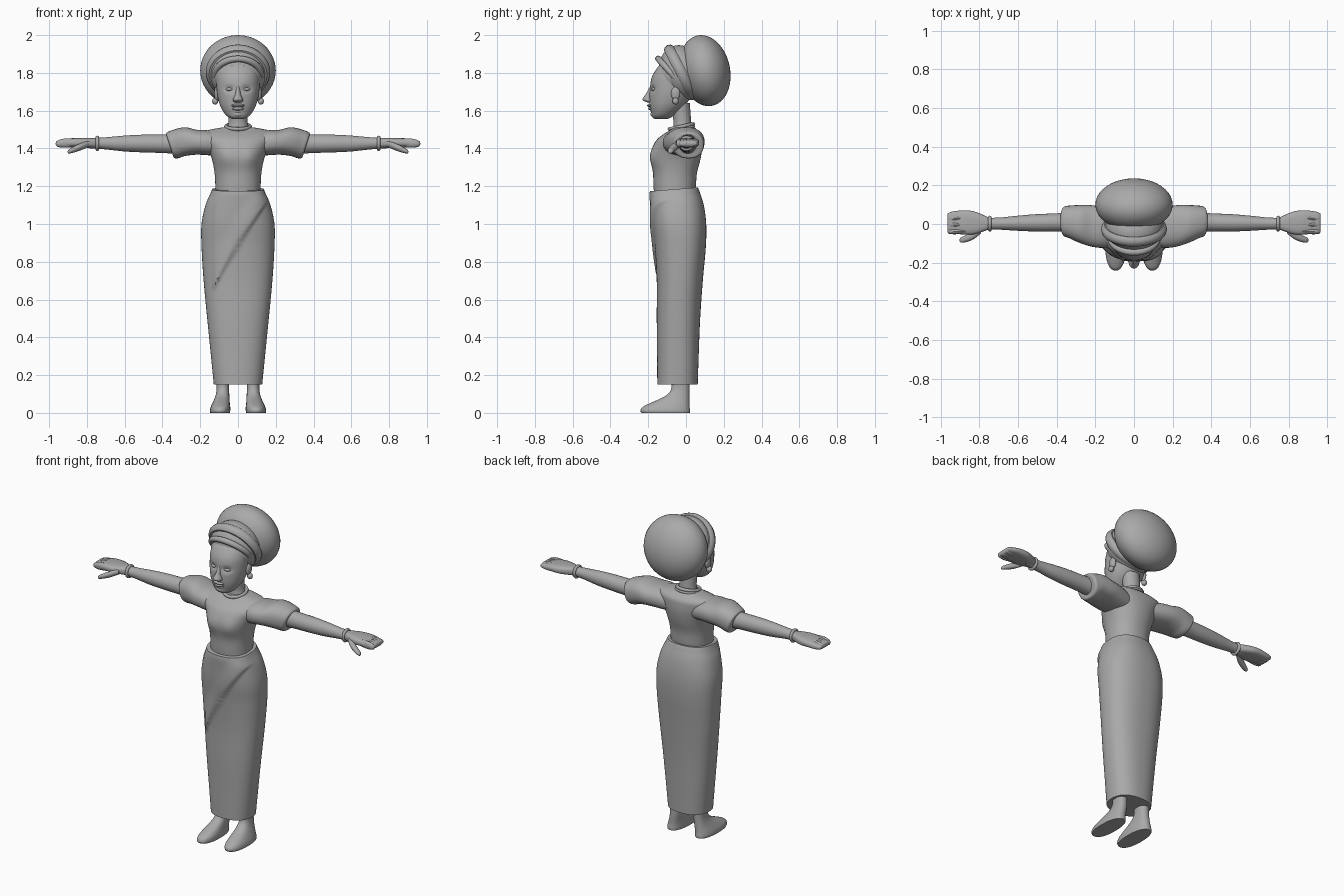
import bpy, math
from mathutils import Vector, Matrix

mat = bpy.data.materials.new("plain grey")
mat.diffuse_color = (0.4, 0.4, 0.4, 1)


def finish(ob, mirror=False, angle=40):
    ob.data.materials.append(mat)
    if mirror:
        ob.modifiers.new("mirror", 'MIRROR')
    bpy.ops.object.select_all(action='DESELECT')
    ob.select_set(True)
    bpy.context.view_layer.objects.active = ob
    bpy.ops.object.shade_smooth_by_angle(angle=math.radians(angle))
    return ob


def spline(rows, steps):
    """Catmull-Rom interpolation of the ring table."""
    out = []
    for i in range(len(rows) - 1):
        p = [rows[max(i - 1, 0)], rows[i], rows[i + 1], rows[min(i + 2, len(rows) - 1)]]
        for s in range(steps):
            t = s / steps
            out.append([0.5 * (2 * b + (c - a) * t + (2 * a - 5 * b + 4 * c - d) * t * t
                        + (3 * b - a - 3 * c + d) * t ** 3) for a, b, c, d in zip(*p)])
    return out + [list(rows[-1])]


def loft(name, rows, axis='z', n=32, power=2.0, steps=4, mirror=False, warp=None):
    """Rings (t, centre u, centre v, radius u, radius v) along z (u,v = x,y) or x (u,v = y,z)."""
    verts, faces = [], []
    rings = spline(rows, steps)
    for t, cu, cv, ru, rv in rings:
        for k in range(n):
            a = 2 * math.pi * k / n
            c, s = math.cos(a), math.sin(a)
            u = cu + ru * math.copysign(abs(c) ** (2 / power), c)
            v = cv + rv * math.copysign(abs(s) ** (2 / power), s)
            p = Vector((u, v, t) if axis == 'z' else (t, u, v))
            verts.append(warp(p) if warp else p)
    for i in range(len(rings) - 1):
        for k in range(n):
            a, b = i * n + k, i * n + (k + 1) % n
            faces.append((a, b, b + n, a + n))
    faces += [tuple(range(n))[::-1], tuple(range(len(verts) - n, len(verts)))]
    me = bpy.data.meshes.new(name)
    me.from_pydata(verts, [], faces)
    ob = bpy.data.objects.new(name, me)
    bpy.context.collection.objects.link(ob)
    return finish(ob, mirror)


def ball(name, loc, rad, tilt=0, mirror=False):
    bpy.ops.mesh.primitive_uv_sphere_add(segments=40, ring_count=24)
    ob = bpy.context.object
    ob.name = name
    ob.data.transform(Matrix.Translation(loc) @ Matrix.Rotation(math.radians(tilt), 4, 'X')
                      @ Matrix.Diagonal((*rad, 1)))
    return finish(ob, mirror)


def ring(name, loc, major, minor, rot, scale=(1, 1, 1), mirror=False):
    bpy.ops.mesh.primitive_torus_add(major_radius=major, minor_radius=minor,
                                     major_segments=40, minor_segments=10)
    ob = bpy.context.object
    ob.name = name
    r = Matrix.Rotation(math.radians(rot[0]), 4, 'X') @ Matrix.Rotation(math.radians(rot[1]), 4, 'Y')
    ob.data.transform(Matrix.Translation(loc) @ r @ Matrix.Diagonal((*scale, 1)))
    return finish(ob, mirror)


def ramp(a, b, x):
    t = min(max((x - a) / (b - a), 0), 1)
    return t * t * (3 - 2 * t)


# Wrapped skirt with a diagonal overlap on the front
def drape(p):
    if p.y < -0.04:
        edge = 0.66 + 0.46 * max((p.x + 0.12) / 0.28, 0) ** 0.85
        over = ramp(edge - 0.008, edge + 0.012, p.z) * ramp(-0.14, -0.12, p.x)
        over *= 1 - 0.7 * ramp(edge + 0.03, edge + 0.2, p.z)
        p.y -= 0.014 * over * ramp(-0.04, -0.10, p.y)
    p.z += 0.08 * (p.y + 0.05) * ramp(1.1, 1.18, p.z)
    return p


loft("skirt", [(0.15, 0, -.045, .128, .107), (0.3, 0, -.043, .143, .11), (0.5, 0, -.04, .163, .115),
               (0.7, 0, -.033, .182, .122), (0.88, 0, -.03, .193, .135), (1.0, 0, -.036, .193, .143),
               (1.1, 0, -.046, .172, .14), (1.16, 0, -.058, .147, .131), (1.185, 0, -.062, .137, .125)],
     n=96, power=2.35, steps=14, warp=drape)


# Bodice with a rounded bust
def bust(p):
    if p.y < -0.06:
        for s in (-1, 1):
            d2 = ((p.x - s * .065) / .055) ** 2 + ((p.z - 1.355) / .055) ** 2
            p.y -= 0.018 * math.exp(-d2)
    return p


loft("bodice", [(1.14, 0, -.062, .12, .105), (1.2, 0, -.06, .12, .112), (1.27, 0, -.058, .124, .116),
                (1.34, 0, -.052, .137, .128), (1.4, 0, -.045, .16, .13), (1.445, 0, -.035, .185, .12),
                (1.475, 0, -.02, .19, .1), (1.495, 0, -.012, .165, .075), (1.512, 0, -.012, .08, .055)],
     n=48, power=2.2, steps=5, warp=bust)


# Boat neckline hem on the bodice
def neckline(p):
    r = math.hypot(p.x, p.y + .03)
    return p


ring("neckline_hem", (0, -.065, 1.468), .145, .005, (24, 0), (1.1, .66, 1))

# Puffed sleeves, slanted at the cuff
def slant(p):
    p.x += 0.32 * (p.z - 1.42) * ramp(0.27, 0.36, p.x)
    return p


loft("sleeve", [(.09, -.02, 1.42, .09, .06), (.16, -.018, 1.43, .105, .066), (.22, -.01, 1.433, .107, .066),
                (.28, .0, 1.436, .098, .076), (.33, .01, 1.423, .085, .074), (.36, .014, 1.415, .076, .066),
                (.362, .014, 1.415, .05, .05)], axis='x', power=2.3, steps=5, mirror=True, warp=slant)

# Arms, bracelets and hands
loft("arm", [(.3, .01, 1.425, .052, .055), (.4, .008, 1.425, .047, .049), (.5, .006, 1.426, .045, .047),
             (.6, .004, 1.426, .039, .042), (.7, .002, 1.427, .031, .032), (.8, .002, 1.428, .03, .026)],
     axis='x', n=24, mirror=True)
ring("bracelet", (.745, .002, 1.427), .032, .009, (0, 90), mirror=True)
loft("palm", [(.74, .002, 1.428, .026, .024), (.78, .004, 1.43, .043, .026), (.83, .006, 1.43, .06, .026),
              (.88, .008, 1.43, .062, .024), (.93, .008, 1.426, .058, .02), (.958, .006, 1.426, .052, .014),
              (.964, .006, 1.426, .045, .006)], axis='x', n=32, power=2.8, mirror=True)
loft("thumb", [(.79, -.03, 1.425, .018, .016), (.83, -.058, 1.41, .021, .019), (.87, -.076, 1.394, .018, .016),
               (.895, -.083, 1.384, .013, .011), (.902, -.084, 1.382, .003, .003)],
     axis='x', n=16, mirror=True)
for i in range(1, 4):  # finger knuckle ridges
    y = -.072 + i * .034
    loft("finger_%d" % i, [(.86, y, 1.43, .01, .02), (.92, y, 1.428, .015, .024), (.955, y, 1.425, .013, .016),
                           (.965, y, 1.425, .004, .004)], axis='x', n=12, mirror=True)

# Legs and feet
loft("foot", [(0, .095, -.108, .052, .128), (.012, .095, -.11, .054, .131), (.03, .093, -.106, .052, .125),
              (.048, .09, -.09, .047, .108), (.07, .086, -.065, .041, .083), (.095, .082, -.042, .036, .06),
              (.13, .08, -.03, .033, .048), (.2, .08, -.03, .034, .048)], n=32, power=2.3, mirror=True)

# Neck and necklaces
loft("neck", [(1.46, 0, -.015, .075, .06), (1.51, 0, -.018, .057, .05), (1.55, 0, -.02, .05, .047),
              (1.64, 0, -.03, .052, .05)], n=32)
ring("necklace", (0, -.025, 1.516), .064, .01, (12, 0))
ring("collar_necklace", (0, -.032, 1.495), .075, .009, (16, 0))


# Head with eye sockets pressed in
def face(p):
    if p.y < -0.1:
        for s in (-1, 1):
            d2 = ((p.x - s * .045) / .025) ** 2 + ((p.z - 1.715) / .016) ** 2
            p.y += 0.014 * math.exp(-d2)
    return p


loft("head", [(1.555, 0, -.13, .02, .03), (1.565, 0, -.128, .05, .05), (1.59, 0, -.115, .075, .07),
              (1.63, 0, -.098, .096, .095), (1.68, 0, -.083, .109, .111), (1.73, 0, -.075, .114, .115),
              (1.78, 0, -.065, .115, .115), (1.83, 0, -.05, .105, .1), (1.87, 0, -.04, .07, .07)],
     n=64, power=2.1, steps=6, warp=face)
loft("nose", [(1.643, 0, -.19, .012, .012), (1.65, 0, -.195, .026, .025), (1.662, 0, -.199, .026, .031),
              (1.685, 0, -.192, .015, .023), (1.715, 0, -.18, .011, .018), (1.735, 0, -.175, .008, .012)], n=20)
ball("upper_lip", (0, -.186, 1.627), (.036, .02, .009))
ball("lower_lip", (0, -.181, 1.611), (.031, .02, .01))
ball("chin", (0, -.158, 1.582), (.034, .03, .022))
ball("eyelid", (.045, -.168, 1.713), (.02, .016, .009), mirror=True)
ball("ear", (.112, -.055, 1.69), (.014, .024, .036), mirror=True)
ball("earring", (.121, -.055, 1.65), (.016, .016, .018), mirror=True)

# Head wrap: brow band, folded layers and the large round back
ball("wrap_brow", (0, -.05, 1.79), (.13, .105, .115), tilt=-40)
ring("brow_fold", (0, -.068, 1.787), .115, .017, (-48, 0), (1.06, 1.02, 1))
ball("wrap_middle", (0, -.02, 1.8), (.15, .12, .15), tilt=20)
ring("middle_fold", (0, -.027, 1.803), .14, .024, (-63, 0), (1.04, .98, 1.2))
ball("wrap_back", (0, .1, 1.812), (.2, .133, .19), tilt=12)
